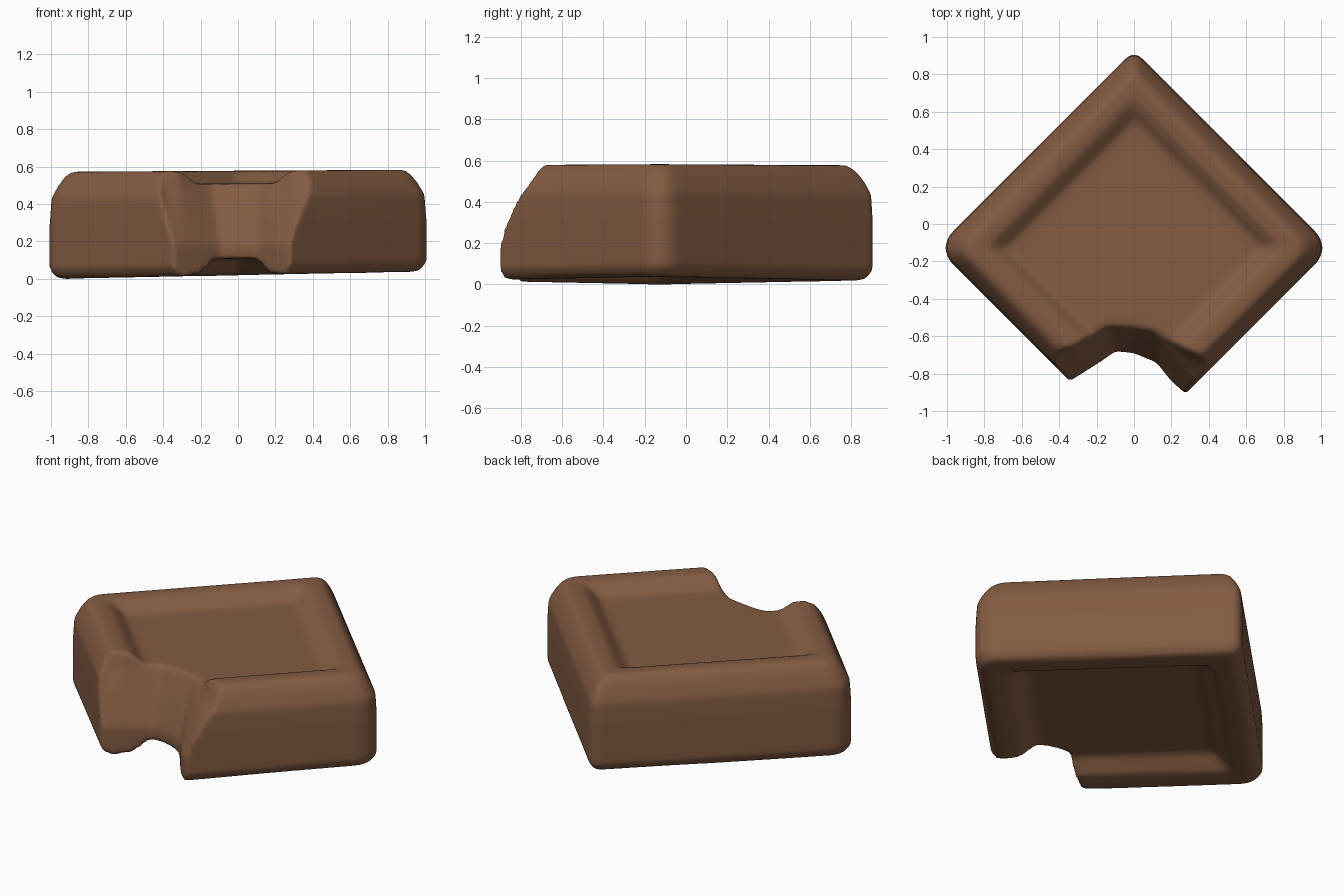
import bpy, bmesh, math

if "Cube" in bpy.data.objects:
    bpy.data.objects.remove(bpy.data.objects["Cube"])

brown = bpy.data.materials.new("chocolate brown")
brown.diffuse_color = (0.228, 0.106, 0.054, 1)
brown.use_nodes = True
brown.node_tree.nodes["Principled BSDF"].inputs["Base Color"].default_value = brown.diffuse_color


def loft(name, rings):
    """Closed solid skinned through rings of equal point count."""
    bm = bmesh.new()
    rows = [[bm.verts.new(p) for p in r] for r in rings]
    n = len(rows[0])
    for a, b in zip(rows, rows[1:]):
        for i in range(n):
            j = (i + 1) % n
            bm.faces.new((a[i], a[j], b[j], b[i]))
    bm.faces.new(rows[0][::-1])
    bm.faces.new(rows[-1])
    bmesh.ops.recalc_face_normals(bm, faces=bm.faces[:])
    me = bpy.data.meshes.new(name)
    bm.to_mesh(me)
    bm.free()
    ob = bpy.data.objects.new(name, me)
    bpy.context.collection.objects.link(ob)
    me.materials.append(brown)
    return ob


def rounded_diamond(inset, z):
    """Square turned 45 degrees, corners rounded, gently tilted."""
    pts = []
    for k, radius in enumerate((0.115, 0.05, 0.115, 0.08)):
        ang = k * math.pi / 2
        r = max(radius - inset * 0.4, 0.03)
        dist = 1.052 - inset * math.sqrt(2) - r * math.sqrt(2)
        for s in range(5):
            t = ang + (s / 4 - 0.5) * math.pi / 2
            x = dist * math.cos(ang) + r * math.cos(t)
            y = dist * math.sin(ang) + r * math.sin(t) - 0.128
            pts.append((x, y, z + (0.02 - 0.025 * z) * (x + 1)))
    return pts


# Block: recessed underside, rounded rim, sides, rounded rim, recessed top
profile = [(0.29, 0.09), (0.25, 0.08), (0.17, 0.012), (0.07, -0.003), (0.025, 0.006),
           (-0.003, 0.05), (-0.003, 0.3), (0.004, 0.43), (0.03, 0.49), (0.06, 0.542),
           (0.09, 0.57), (0.13, 0.573), (0.18, 0.568), (0.22, 0.54), (0.255, 0.508),
           (0.29, 0.502)]
block = loft("chocolate_block", [rounded_diamond(d, z) for d, z in profile])

# Bite cutter: ragged outline, leaning back towards the top
low = [(-0.6, -1.5), (-0.48, -1.0), (-0.36, -0.85), (-0.28, -0.80), (-0.17, -0.73),
       (-0.10, -0.68), (0.0, -0.69), (0.12, -0.74), (0.20, -0.84), (0.285, -0.915),
       (0.38, -1.05), (0.6, -1.5)]
high = [(-0.8, -1.5), (-0.52, -0.82), (-0.41, -0.67), (-0.32, -0.65), (-0.22, -0.57),
        (-0.15, -0.52), (0.0, -0.53), (0.10, -0.54), (0.20, -0.60), (0.27, -0.66),
        (0.40, -0.71), (0.8, -1.5)]
levels = [(-0.3, 0.0), (0.18, 0.0), (0.27, 0.22), (0.38, 0.5), (0.5, 0.85), (0.58, 1.0), (0.9, 1.0)]
cutter = loft("bite_cutter", [
    [(a[0] + (b[0] - a[0]) * f, a[1] + (b[1] - a[1]) * f, z) for a, b in zip(low, high)]
    for z, f in levels])
cutter.hide_render = True

# Take the bite out of the front corner, then soften all edges
mod = block.modifiers.new("bite", 'BOOLEAN')
mod.operation = 'DIFFERENCE'
mod.solver = 'EXACT'
mod.object = cutter
soft = block.modifiers.new("even_mesh", 'REMESH')
soft.mode = 'VOXEL'
soft.voxel_size = 0.016
soft.use_smooth_shade = True
smooth = block.modifiers.new("soften", 'SMOOTH')
smooth.factor = 0.5
smooth.iterations = 6
bpy.context.view_layer.objects.active = block
block.select_set(True)
for name in [m.name for m in block.modifiers]:
    bpy.ops.object.modifier_apply(modifier=name)
bpy.data.objects.remove(cutter, do_unlink=True)
bpy.ops.object.shade_smooth_by_angle(angle=math.radians(50))

# Rest exactly on the ground
lowest = min(v.co.z for v in block.data.vertices)
for v in block.data.vertices:
    v.co.z -= lowest
